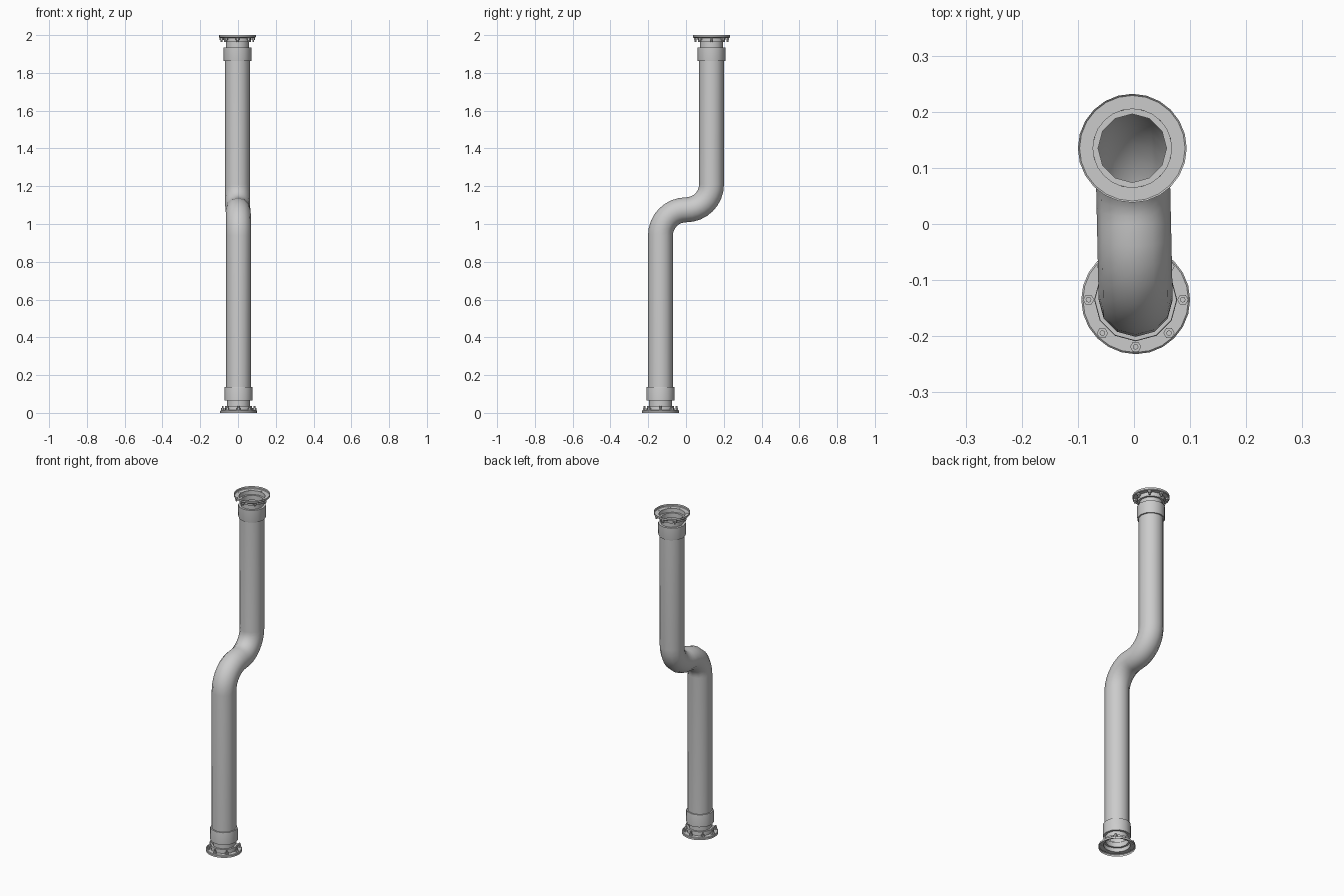
import bpy, bmesh
from math import sin, cos, pi, radians
from mathutils import Vector

if "Cube" in bpy.data.objects:
    bpy.data.objects.remove(bpy.data.objects["Cube"])

LOW = Vector((0.003, -0.135, 0))
TOP = Vector((-0.003, 0.135, 2))
R = 0.066          # pipe radius
BEND = 0.135       # bend centreline radius
MID = 1.075        # height of the middle of the bend


def loft(name, rings, caps=False):
    """Skin a list of equal-length point rings."""
    bm = bmesh.new()
    vr = [[bm.verts.new(p) for p in ring] for ring in rings]
    n = len(vr[0])
    for a, b in zip(vr, vr[1:]):
        for i in range(n):
            j = (i + 1) % n
            bm.faces.new((a[i], a[j], b[j], b[i]))
    if caps:
        bm.faces.new(vr[0][::-1])
        bm.faces.new(vr[-1])
    bmesh.ops.recalc_face_normals(bm, faces=bm.faces)
    me = bpy.data.meshes.new(name)
    bm.to_mesh(me)
    bm.free()
    ob = bpy.data.objects.new(name, me)
    bpy.context.collection.objects.link(ob)
    bpy.ops.object.select_all(action='DESELECT')
    ob.select_set(True)
    bpy.context.view_layer.objects.active = ob
    bpy.ops.object.shade_smooth_by_angle(angle=radians(40))
    return ob


def lathe(name, profile, sides, base, up, caps=False):
    """Turn (radius, height) points around a vertical axis."""
    rings = []
    for r, z in profile:
        rings.append([base + Vector((r * cos(2 * pi * i / sides),
                                     r * sin(2 * pi * i / sides), up * z))
                      for i in range(sides)])
    return loft(name, rings, caps)


# Pipe: straight, S-bend made of two quarter arcs, straight
path = [(-BEND, 0.07, 0.0)]                       # y, z, tilt of tangent
for k in range(9):
    a = pi / 2 * k / 8
    path.append((-BEND * cos(a), MID - BEND + BEND * sin(a), a))
for k in range(7, -1, -1):
    a = pi / 2 * k / 8
    path.append((BEND * cos(a), MID + BEND - BEND * sin(a), a))
path.append((BEND, 1.93, 0.0))
sides = 12
rings = []
for y, z, a in path:
    c = Vector((-0.003 * y / BEND, y, z))
    side = Vector((0, cos(a), -sin(a)))
    rings.append([c + Vector((R * cos(2 * pi * i / sides), 0, 0))
                  + side * R * sin(2 * pi * i / sides) for i in range(sides)])
loft("pipe", rings)

# Matching end fittings, top one mirrored
for label, base, up in (("lower", LOW, 1), ("upper", TOP, -1)):
    # collar, narrow neck and flared socket as one turned shell
    lathe(label + "_collar",
          [(R, 0.137), (0.073, 0.137), (0.074, 0.132), (0.074, 0.065),
           (0.061, 0.065), (0.061, 0.037), (0.072, 0.037), (0.073, 0.014)],
          sides, base, up)
    # flange, open on its mating side
    lathe(label + "_flange",
          [(0.070, 0.014), (0.094, 0.014), (0.097, 0.011), (0.097, 0)],
          24, base, up)
    # eight bolts with hex nuts
    for i in range(8):
        a = pi / 4 * i
        p = base + Vector((0.084 * cos(a), 0.084 * sin(a), 0))
        lathe(f"{label}_nut_{i}", [(0.010, 0.013), (0.010, 0.025)], 6, p, up, True)
        lathe(f"{label}_bolt_{i}", [(0.005, 0.013), (0.005, 0.036)], 8, p, up, True)
